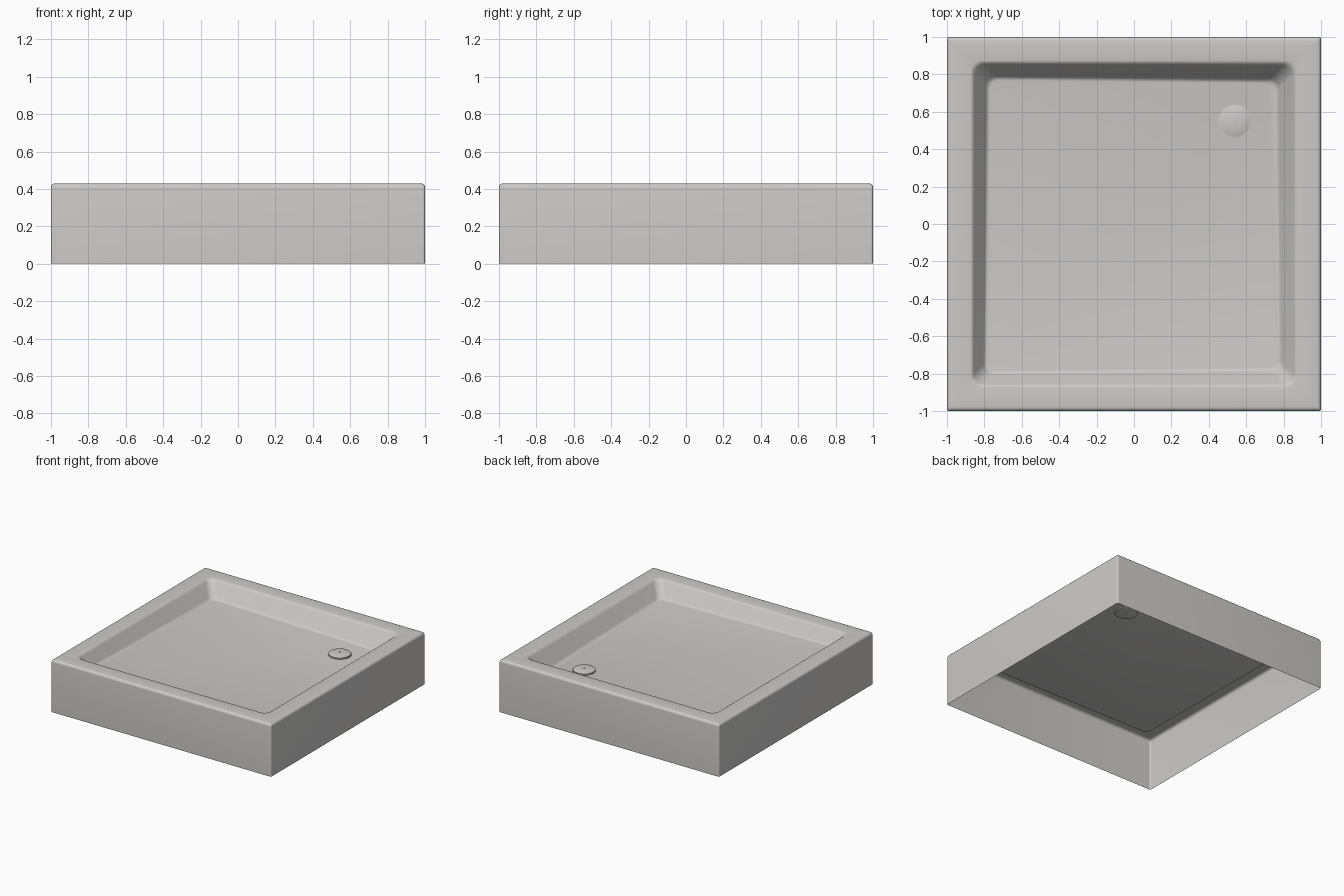
import bpy, bmesh, math
from mathutils import Vector

HEIGHT = 0.43
LIP = 0.875          # half size of the basin opening
DRAIN = (0.54, 0.55)

if "Cube" in bpy.data.objects:
    bpy.data.objects.remove(bpy.data.objects["Cube"], do_unlink=True)


def material(name, colour):
    m = bpy.data.materials.new(name)
    m.use_nodes = True
    m.diffuse_color = colour
    m.node_tree.nodes["Principled BSDF"].inputs["Base Color"].default_value = colour
    return m


enamel = material("warm grey enamel", (0.6, 0.592, 0.58, 1))


def make_object(name, bm, angle):
    mesh = bpy.data.meshes.new(name)
    bm.to_mesh(mesh)
    bm.free()
    ob = bpy.data.objects.new(name, mesh)
    bpy.context.collection.objects.link(ob)
    mesh.materials.append(enamel)
    bpy.ops.object.select_all(action="DESELECT")
    ob.select_set(True)
    bpy.context.view_layer.objects.active = ob
    bpy.ops.object.shade_smooth_by_angle(angle=math.radians(angle))
    return ob


def floor_z(x, y):
    # Floor falls gently towards the drain corner
    return 0.305 - 0.013 * (x + y)


def rounded_square(corners, radius, z, steps=8):
    # Ring of points through four rounded corners
    ring = []
    for i, (cx, cy) in enumerate(corners):
        mx = cx - math.copysign(radius, cx)
        my = cy - math.copysign(radius, cy)
        for k in range(steps + 1):
            a = math.pi / 2 * (i + k / steps)
            ring.append(Vector((mx + radius * math.cos(a), my + radius * math.sin(a), z)))
    return ring


def square(half):
    return [(half, half), (-half, half), (-half, -half), (half, -half)]


def bridge(bm, rings):
    loops = [[bm.verts.new(p) for p in ring] for ring in rings]
    for a, b in zip(loops, loops[1:]):
        for i in range(len(a)):
            j = (i + 1) % len(a)
            bm.faces.new((a[i], a[j], b[j], b[i]))
    return loops


# Tray: skirt, rounded rim, sloping basin walls and floor in one open sheet
rings = [rounded_square(square(1), 0.012, 0)]
edge = 0.022
for k in range(6):
    a = math.pi / 2 * k / 5
    inset = edge * (1 - math.cos(a))
    rings.append(rounded_square(square(1 - inset), 0.012,
                                HEIGHT - edge + edge * math.sin(a)))
lip = rounded_square(square(LIP), 0.06, HEIGHT)
floor_corners = []
for x, y in square(1):
    half = LIP - 0.85 * (HEIGHT - floor_z(0.77 * x, 0.77 * y))
    floor_corners.append((half * x, half * y))
base = rounded_square(floor_corners, 0.05, 0)
for p in base:
    p.z = floor_z(p.x, p.y)
wall_profile = [(0, 0), (.08, .015), (.15, .06), (.22, .14),
                (.78, .86), (.85, .94), (.92, .985), (1, 1)]
for across, down in wall_profile:
    rings.append([Vector((p.x + (q.x - p.x) * across, p.y + (q.y - p.y) * across,
                          p.z + (q.z - p.z) * down)) for p, q in zip(lip, base)])
bm = bmesh.new()
loops = bridge(bm, rings)
bm.faces.new(loops[-1])
make_object("shower_tray", bm, 40)


def turned(name, profile, steps=48):
    # Solid of revolution standing at the drain
    z0 = floor_z(*DRAIN)
    bm = bmesh.new()
    turned_rings = []
    for r, z in profile:
        turned_rings.append([Vector((DRAIN[0] + r * math.cos(t), DRAIN[1] + r * math.sin(t), z0 + z))
                             for t in (math.tau * i / steps for i in range(steps))])
    ends = bridge(bm, turned_rings)
    bm.faces.new(ends[0][::-1])
    bm.faces.new(ends[-1])
    return make_object(name, bm, 35)


# Drain: collar through the floor, domed cover and centre pin
turned("drain_collar", [(.07, -.014), (.088, -.01), (.088, .005), (.08, .006)])
turned("drain_cover", [(.07, .002), (.084, .006), (.084, .011), (.07, .015),
                       (.045, .019), (.02, .021)])
turned("drain_pin", [(.009, -.018), (.009, .023), (.006, .024)], 16)
